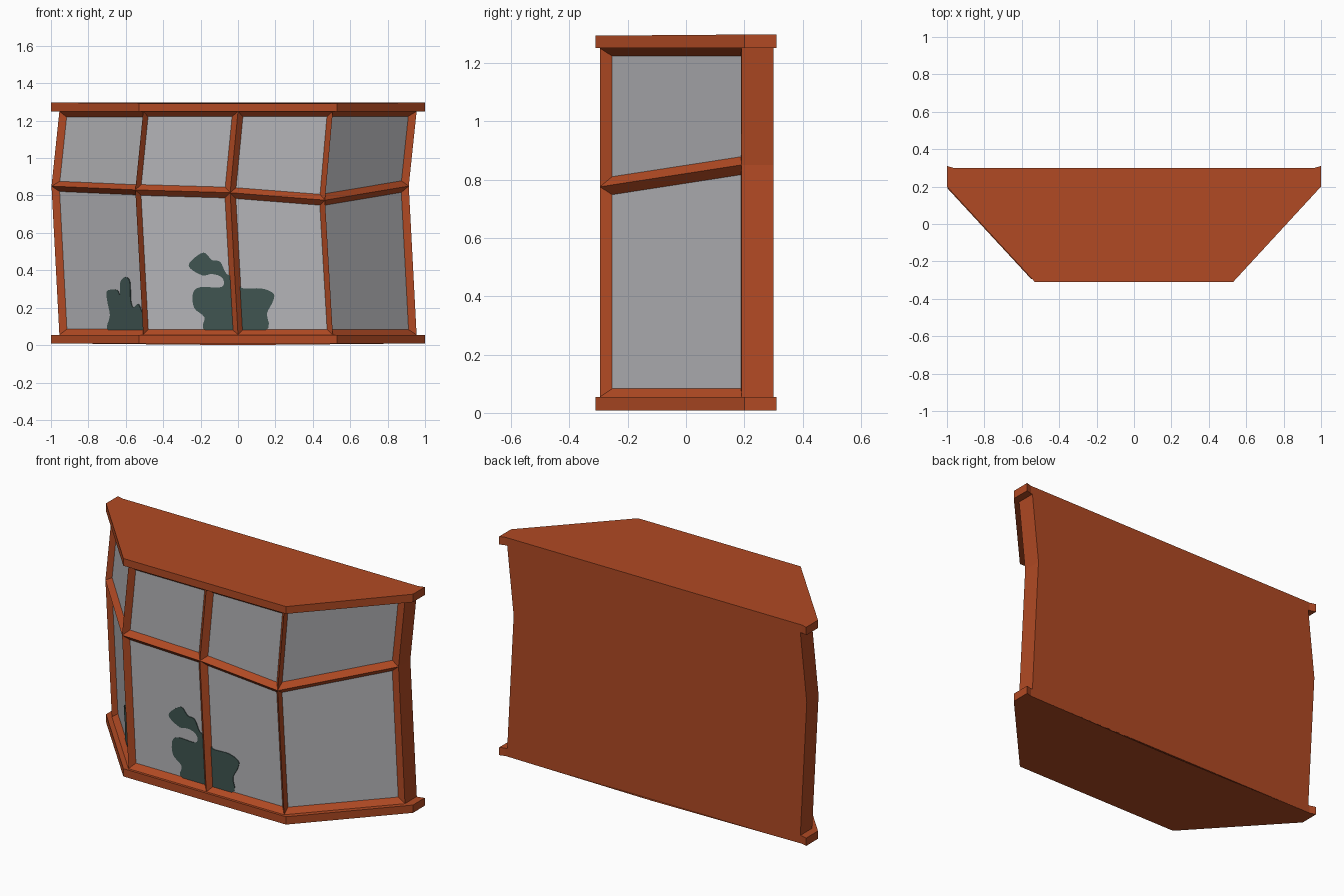
import bpy, bmesh
from mathutils import Vector

if "Cube" in bpy.data.objects:
    bpy.data.objects.remove(bpy.data.objects["Cube"])


def material(name, rgb):
    m = bpy.data.materials.new(name)
    m.diffuse_color = (*rgb, 1)
    m.use_nodes = True
    m.node_tree.nodes["Principled BSDF"].inputs["Base Color"].default_value = m.diffuse_color
    return m


WOOD = material("orange wood", (0.44, 0.068, 0.017))
GLASS = material("grey glass", (0.46, 0.46, 0.48))
PLANT = material("dark green silhouette", (0.05, 0.09, 0.082))


def finish(bm, name, mats):
    bmesh.ops.recalc_face_normals(bm, faces=bm.faces)
    me = bpy.data.meshes.new(name)
    bm.to_mesh(me)
    bm.free()
    for m in mats:
        me.materials.append(m)
    ob = bpy.data.objects.new(name, me)
    bpy.context.collection.objects.link(ob)
    return ob


def loft(bm, rings):
    """Closed solid through rings of points; returns side faces by level."""
    vs = [[bm.verts.new(p) for p in r] for r in rings]
    n = len(vs[0])
    levels = []
    for a, b in zip(vs, vs[1:]):
        levels.append([bm.faces.new((a[i], a[(i + 1) % n], b[(i + 1) % n], b[i]))
                       for i in range(n)])
    bm.faces.new(vs[0][::-1])
    bm.faces.new(vs[-1])
    return levels


# Bay body: crooked waist with a slanting rail, panes recessed into the frame
SHIFT, BASE, TOP, FRONT = -0.042, 0.055, 1.25, -0.295
plan = [(-.955, .30), (-.955, .19), (-.507, FRONT), (0, FRONT),
        (.507, FRONT), (.955, .19), (.955, .30)]
waist = [.85, .85, .83, .815, .775, .85, .85]
bm = bmesh.new()
levels = loft(bm, [[(x, y, BASE) for x, y in plan],
                   [(x + SHIFT, y, z) for (x, y), z in zip(plan, waist)],
                   [(x, y, TOP) for x, y in plan]])
bmesh.ops.recalc_face_normals(bm, faces=bm.faces)
panes = [f for row in levels for f in row[1:5]]
bmesh.ops.inset_individual(bm, faces=panes, thickness=0.029, depth=-0.03,
                           use_even_offset=True)
for f in panes:
    f.material_index = 1
finish(bm, "bay_window_frame", [WOOD, GLASS])

# Sill and roof slabs with small ears at the back corners
half = [(1, .31), (1, .20), (.53, -.31)]
slab = ([(-x, y) for x, y in half] + half[::-1] + [(.965, .30), (0, .30), (-.965, .30)])


def make_slab(name, low, high):
    bm = bmesh.new()
    loft(bm, [[(x, y, low(x, y)) for x, y in slab],
              [(x, y, high(x, y)) for x, y in slab]])
    finish(bm, name, [WOOD])


make_slab("sill_slab", lambda x, y: 0.0 if x == 0 else 0.009, lambda x, y: BASE)
make_slab("roof_slab", lambda x, y: TOP, lambda x, y: 1.293 if y < 0 else 1.297)


# Plant silhouettes: thin plates lying on the glass
def smooth_loop(pts, steps=4):
    out, n = [], len(pts)
    for i in range(n):
        a, b, c, d = (Vector(pts[(i + k) % n]) for k in (-1, 0, 1, 2))
        for s in range(steps):
            t = s / steps
            out.append(0.5 * (2 * b + (c - a) * t + (2 * a - 5 * b + 4 * c - d) * t * t
                              + (3 * b - a - 3 * c + d) * t ** 3))
    return out


def plate(name, pts, place, inward):
    outer = [place(p.x, p.y) for p in smooth_loop(pts)]
    bm = bmesh.new()
    loft(bm, [outer, [p + inward * 0.008 for p in outer]])
    finish(bm, name, [PLANT])


def on_front(x, z):
    return Vector((x, FRONT + 0.026, z))


side_in = Vector((.485, .448, 0)).normalized()


def on_left(x, z):
    x -= side_in.x * 0.025
    x0 = x - SHIFT * (z - BASE) / 0.785
    y = .19 - (x0 + .955) * (.485 / .448)
    return Vector((x, y, z)) + side_in * 0.025


plate("front_plant_silhouette", [
    (-.165, .075), (-.18, .15), (-.235, .20), (-.24, .28), (-.20, .31), (-.10, .308),
    (-.075, .33), (-.09, .365), (-.14, .38), (-.19, .373), (-.255, .41), (-.255, .445),
    (-.185, .495), (-.14, .455), (-.095, .445), (-.06, .38), (0, .36), (.02, .305),
    (.125, .303), (.19, .275), (.185, .23), (.155, .17), (.14, .075)],
    on_front, Vector((0, 1, 0)))
plate("side_plant_silhouette", [
    (-.69, .075), (-.685, .16), (-.70, .24), (-.70, .29), (-.65, .295), (-.632, .27),
    (-.63, .335), (-.605, .363), (-.58, .34), (-.575, .24), (-.56, .20), (-.53, .215),
    (-.505, .075)],
    on_left, side_in)
